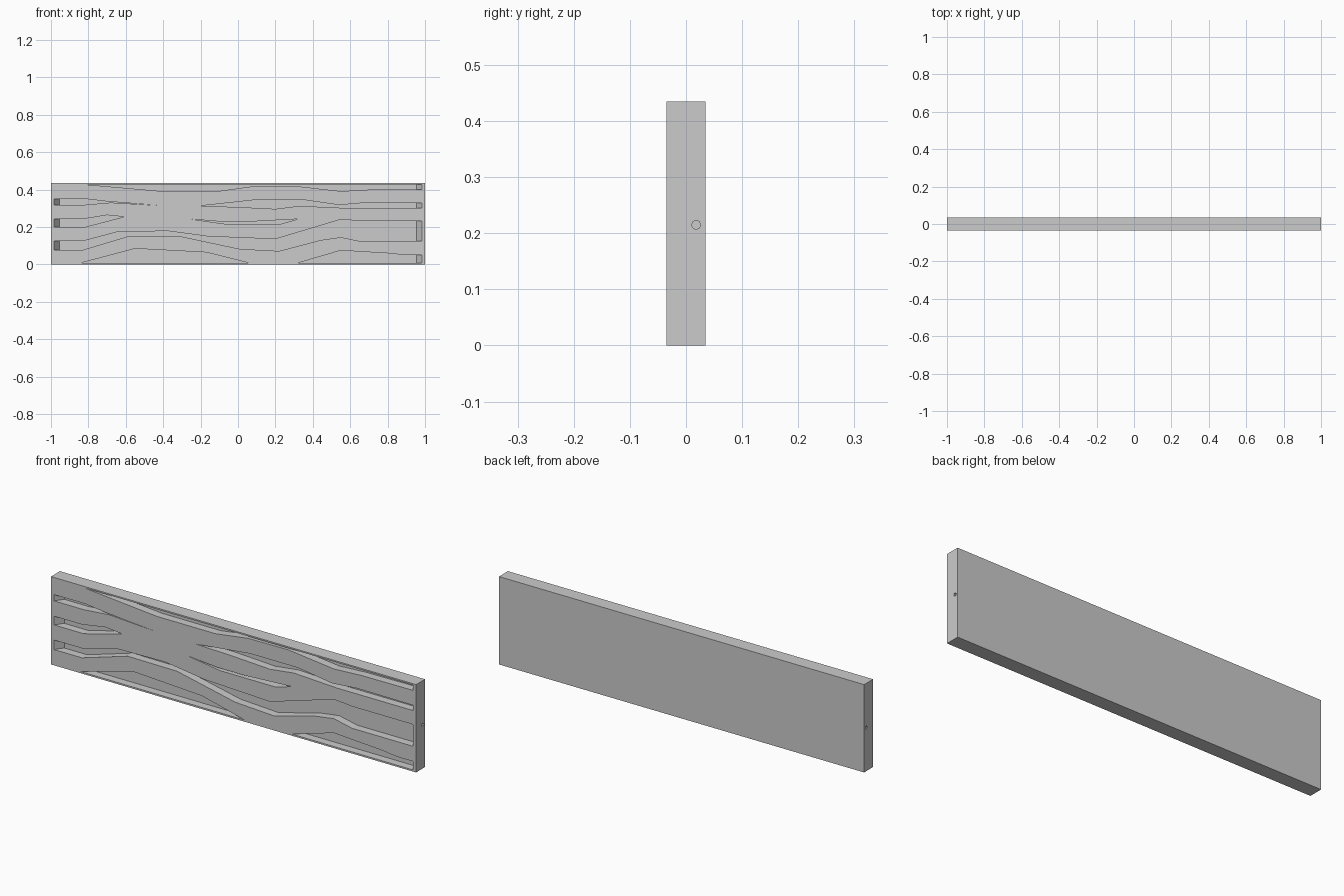
import bpy, bmesh
from mathutils import Matrix

if "Cube" in bpy.data.objects:
    bpy.data.objects.remove(bpy.data.objects["Cube"])

HALF, THICK, H = 1.0, 0.035, 0.435
DEPTH, END, FLOOR_END = 0.04, 0.985, 0.955

# Grain grooves as (upper edge, lower edge), both left to right in x, z
GROOVES = [
    # upper left split
    ([(-END, .35), (-.81, .35), (-.70, .337), (-.425, .316)],
     [(-END, .319), (-.82, .319), (-.68, .331)]),
    # middle left split
    ([(-END, .243), (-.83, .243), (-.70, .264), (-.61, .255)],
     [(-END, .20), (-.82, .20)]),
    # long wavy grain
    ([(-END, .125), (-.83, .125), (-.645, .174), (-.375, .179), (-.16, .15),
      (.20, .136), (.39, .193), (.55, .241), (.65, .233), (END, .233)],
     [(-END, .078), (-.83, .078), (-.58, .153), (-.31, .151), (.01, .083),
      (.22, .072), (.44, .13), (.55, .146), (.65, .125), (END, .125)]),
    # upper right split
    ([(-.205, .313), (.09, .345), (.355, .345), (.54, .318), (.68, .33), (END, .328)],
     [(0, .307), (.20, .297), (.33, .313), (.57, .302), (END, .302)]),
    # centre knot sliver
    ([(-.255, .243), (-.09, .229), (.06, .229), (.32, .243)],
     [(-.07, .217), (.23, .217)]),
    # top edge
    ([(-.82, .428), (END, .428)],
     [(-.42, .393), (-.10, .393), (.08, .418), (.30, .42), (.55, .392),
      (.70, .40), (END, .402)]),
    # bottom edge, left and right
    ([(-.84, .008), (-.55, .085), (-.17, .065), (.06, .008)], []),
    ([(.32, .008), (.55, .075), (.80, .06), (.90, .05), (END, .05)], [(END, .008)]),
]


def make_object(name, bm):
    bmesh.ops.recalc_face_normals(bm, faces=bm.faces)
    mesh = bpy.data.meshes.new(name)
    bm.to_mesh(mesh)
    bm.free()
    obj = bpy.data.objects.new(name, mesh)
    bpy.context.collection.objects.link(obj)
    return obj


def add_groove(bm, upper, lower):
    outline = upper + lower[::-1]
    front = [bm.verts.new((x, -THICK - .002, z)) for x, z in outline]
    # the groove ends slope inward to the floor
    back = [bm.verts.new((max(-FLOOR_END, min(FLOOR_END, x)), -THICK + DEPTH, z))
            for x, z in outline]
    bm.faces.new(front)
    bm.faces.new(back[::-1])
    n = len(outline)
    for i in range(n):
        j = (i + 1) % n
        bm.faces.new((front[i], back[i], back[j], front[j]))


# Board
bm = bmesh.new()
bmesh.ops.create_cube(bm, size=1, matrix=Matrix.Translation((0, 0, H / 2))
                      @ Matrix.Diagonal((2 * HALF, 2 * THICK, H, 1)))
board = make_object("plank", bm)

# Groove cutter, with a small nail hole at each end
bm = bmesh.new()
for upper, lower in GROOVES:
    add_groove(bm, upper, lower)
for side in (-1, 1):
    bmesh.ops.create_cone(bm, cap_ends=True, segments=8, radius1=.008, radius2=.008,
                          depth=.03, matrix=Matrix.Translation((side * HALF, .018, .215))
                          @ Matrix.Rotation(1.5707963, 4, 'Y'))
cutter = make_object("groove_cutter", bm)
cutter.hide_render = True

# Carve the grain into the front
mod = board.modifiers.new("carve", 'BOOLEAN')
mod.operation = 'DIFFERENCE'
mod.solver = 'EXACT'
mod.object = cutter
bpy.context.view_layer.objects.active = board
board.select_set(True)
bpy.ops.object.modifier_apply(modifier=mod.name)
bpy.data.objects.remove(cutter, do_unlink=True)
